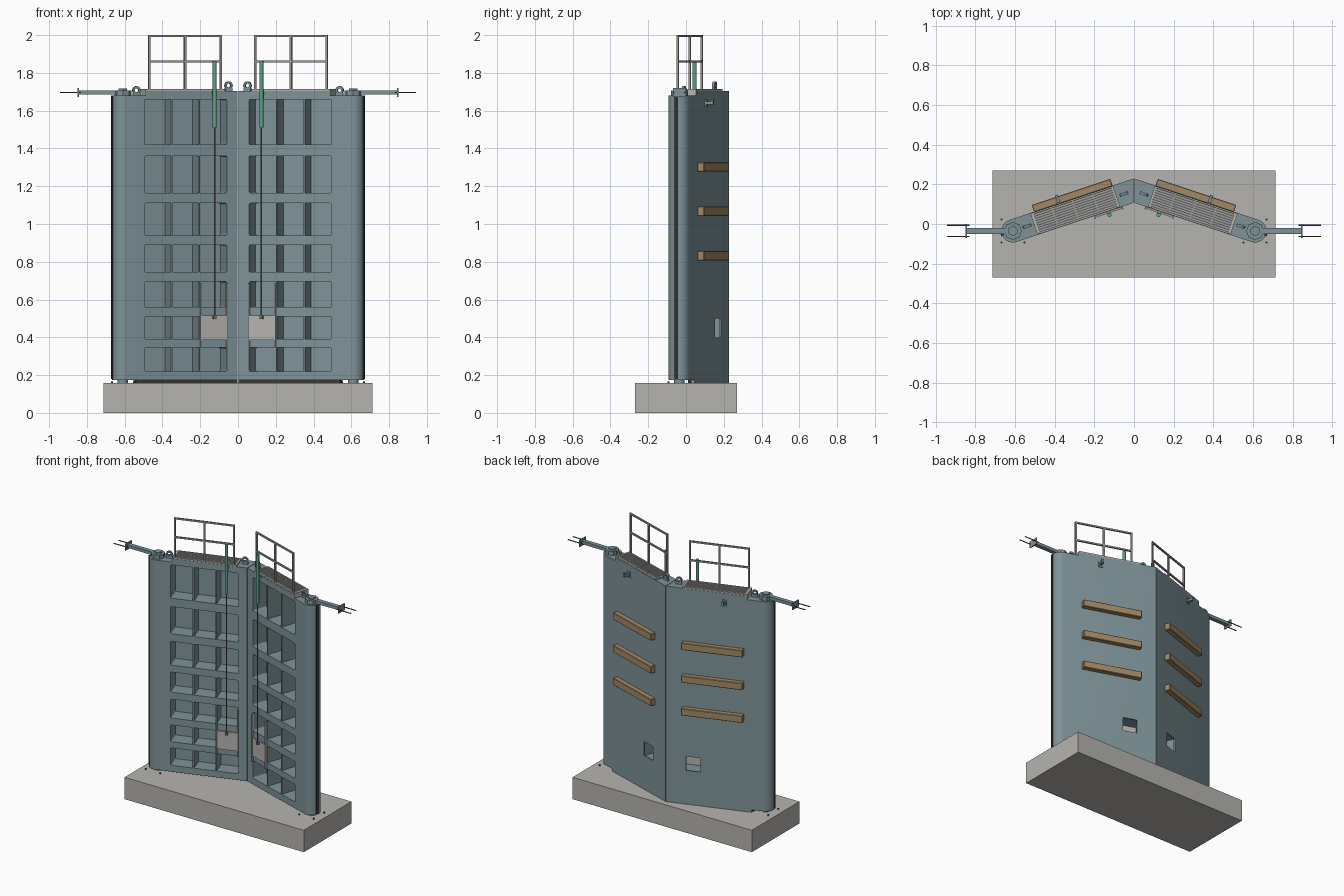
import bpy, bmesh, math
from mathutils import Matrix, Vector

cube = bpy.data.objects.get("Cube")
if cube:
    bpy.data.objects.remove(cube, do_unlink=True)


def material(name, r, g, b):
    m = bpy.data.materials.new(name)
    m.use_nodes = True
    m.diffuse_color = (r, g, b, 1)
    m.node_tree.nodes["Principled BSDF"].inputs["Base Color"].default_value = (r, g, b, 1)
    return m


STEEL = material("blue grey steel", 0.21, 0.29, 0.315)
CONCRETE = material("concrete", 0.47, 0.455, 0.43)
TIMBER = material("timber", 0.36, 0.25, 0.13)
GREEN = material("machinery green", 0.10, 0.36, 0.23)
RUBBER = material("dark rubber", 0.045, 0.038, 0.034)
GALV = material("galvanised grey", 0.46, 0.45, 0.43)
RAIL = material("rail grey", 0.34, 0.335, 0.33)
GRATE = material("grating shadow", 0.10, 0.10, 0.10)
ROD = material("rod brown", 0.19, 0.165, 0.135)

HEEL = Vector((0.61, -0.035, 0))
ANGLE = math.atan(1 / 3)
C, S = math.cos(ANGLE), math.sin(ANGLE)
HALF = 0.058


def leaf_frame(side):
    """Leaf axes: along the leaf from heel to mitre, towards the back, up."""
    m = Matrix(((-C, S, 0, HEEL.x), (S, C, 0, HEEL.y), (0, 0, 1, 0), (0, 0, 0, 1)))
    return Matrix.Diagonal((side, 1, 1, 1)) @ m


def add(name, bm, mat, frame=None, smooth=False):
    if frame is not None:
        bm.transform(frame)
    bm.normal_update()
    bmesh.ops.recalc_face_normals(bm, faces=bm.faces)
    mesh = bpy.data.meshes.new(name)
    bm.to_mesh(mesh)
    bm.free()
    mesh.materials.append(mat)
    ob = bpy.data.objects.new(name, mesh)
    bpy.context.collection.objects.link(ob)
    if smooth:
        bpy.ops.object.select_all(action='DESELECT')
        ob.select_set(True)
        bpy.context.view_layer.objects.active = ob
        bpy.ops.object.shade_smooth_by_angle(angle=math.radians(35))
    return ob


def put_box(bm, x, y, z):
    mid = [sum(r) / 2 for r in (x, y, z)]
    size = [r[1] - r[0] for r in (x, y, z)]
    m = Matrix.Translation(mid) @ Matrix.Diagonal((*size, 1))
    bmesh.ops.create_cube(bm, size=1, matrix=m)


def boxes(name, items, mat, frame=None):
    bm = bmesh.new()
    for item in items:
        put_box(bm, *item)
    return add(name, bm, mat, frame)


def tubes(name, items, r, mat, frame=None, sides=12):
    bm = bmesh.new()
    for a, b in items:
        a, b = Vector(a), Vector(b)
        turn = (b - a).to_track_quat('Z', 'Y').to_matrix().to_4x4()
        bmesh.ops.create_cone(bm, cap_ends=True, segments=sides, radius1=r, radius2=r,
                              depth=(b - a).length, matrix=Matrix.Translation((a + b) / 2) @ turn)
    return add(name, bm, mat, frame, smooth=sides > 8)


def prism(name, outline, z, mat, frame):
    bm = bmesh.new()
    face = bm.faces.new([bm.verts.new((x, y, z[0])) for x, y in outline])
    ext = bmesh.ops.extrude_face_region(bm, geom=[face])["geom"]
    bmesh.ops.translate(bm, vec=(0, 0, z[1] - z[0]),
                        verts=[v for v in ext if isinstance(v, bmesh.types.BMVert)])
    return add(name, bm, mat, frame, smooth=True)


def mitre_u(v):
    return (HEEL.x - 0.002 + S * v) / C


def mitred(u, v0, v1):
    """Outline of a strip running from u to the mitre joint."""
    return [(u, v0), (mitre_u(v0), v0), (mitre_u(v1), v1), (u, v1)]


def cut(ob, cutter):
    mod = ob.modifiers.new("cut", 'BOOLEAN')
    mod.operation, mod.object, mod.solver = 'DIFFERENCE', cutter, 'EXACT'
    bpy.context.view_layer.objects.active = ob
    bpy.ops.object.modifier_apply(modifier=mod.name)
    bpy.data.objects.remove(cutter, do_unlink=True)


def lug(name, u, z, frame):
    """Upright lifting eye with its plate along the leaf."""
    bm = bmesh.new()
    n, rings = 20, []
    for v in (-0.007, 0.007):
        for r in (0.022, 0.011):
            rings.append([bm.verts.new((u + r * math.cos(i * math.tau / n), v,
                                        z + r * math.sin(i * math.tau / n))) for i in range(n)])
    for p, q in ((0, 1), (1, 3), (3, 2), (2, 0)):
        for i in range(n):
            j = (i + 1) % n
            bm.faces.new((rings[p][i], rings[p][j], rings[q][j], rings[q][i]))
    put_box(bm, (u - 0.02, u + 0.02), (-0.007, 0.007), (1.675, z - 0.014))
    add(name, bm, STEEL, frame, smooth=True)


ROWS = [(0.22, 0.345), (0.39, 0.51), (0.56, 0.695), (0.745, 0.89),
        (0.94, 1.11), (1.165, 1.36), (1.42, 1.66)]
POCKET = (0.102, 0.563)


def build_leaf(side, tag):
    f = leaf_frame(side)

    # leaf body with rounded heel and pocketed front
    arc = [(-HALF * math.sin(i * math.pi / 16), HALF * math.cos(i * math.pi / 16)) for i in range(17)]
    body = prism(tag + "_leaf", arc + [(mitre_u(-HALF), -HALF), (mitre_u(HALF), HALF)],
                 (0.175, 1.68), STEEL, f)
    bm = bmesh.new()
    for row in ROWS:
        put_box(bm, POCKET, (-0.1, HALF - 0.008), row)
    edges = [e for e in bm.edges if abs(e.verts[0].co.y - e.verts[1].co.y) > 0.1]
    bmesh.ops.bevel(bm, geom=edges, offset=0.009, segments=3, affect='EDGES', profile=0.5)
    cut(body, add("pocket_cutter", bm, STEEL, f))
    cut(body, boxes("sluice_cutter", [((0.425, 0.525), (0, 0.1), (0.4, 0.5))], STEEL, f))
    third = (POCKET[1] - POCKET[0]) / 3
    ribs = [POCKET[0] + third, POCKET[0] + 2 * third]
    boxes(tag + "_ribs", [((u - 0.004, u + 0.004), (-HALF + 0.002, HALF - 0.006), row)
                          for u in ribs for row in ROWS], STEEL, f)
    prism(tag + "_top_beam", mitred(0.117, -HALF, HALF), (1.68, 1.705), STEEL, f)

    # heel seal, bottom skirt and sill seal
    boxes(tag + "_heel_seal", [((-0.064, -0.05), (-0.008, 0.008), (0.18, 1.68))], RUBBER, f)
    prism(tag + "_bottom_skirt", mitred(0.08, 0.042, HALF), (0.156, 0.176), STEEL, f)
    prism(tag + "_sill_seal", mitred(0.08, 0.02, 0.042), (0.156, 0.176), RUBBER, f)

    # timber fenders on the back
    bm = bmesh.new()
    for z in (0.832, 1.067, 1.302):
        put_box(bm, (0.131, 0.548), (HALF - 0.002, 0.094), (z - 0.025, z + 0.025))
    bmesh.ops.bevel(bm, geom=bm.edges[:], offset=0.003, segments=1, affect='EDGES')
    add(tag + "_fenders", bm, TIMBER, f)

    # walkway set on the top beam, with frame, slats and dark underlay
    a, b, w = 0.115, 0.55, 0.056
    top = (1.7, 1.715)
    boxes(tag + "_walkway_frame",
          [((a, b), (-w, -w + 0.008), top), ((a, b), (w - 0.008, w), top),
           ((a - 0.004, a + 0.012), (-w, w), (1.68, 1.715)), ((b - 0.012, b), (-w, w), top)], GALV, f)
    boxes(tag + "_walkway_underlay", [((a + 0.005, b - 0.005), (-w + 0.004, w - 0.004),
                                       (1.7, 1.707))], GRATE, f)
    slats = [((a, b), (v - 0.0038, v + 0.0038), (1.704, 1.712))
             for v in (-0.042 + i * 0.012 for i in range(8))]
    bars = [((u - 0.003, u + 0.003), (-w, w), (1.704, 1.714)) for u in (0.223, 0.331, 0.44)]
    boxes(tag + "_walkway_slats", slats + bars, RAIL, f)

    # square-section handrail along the front edge
    posts, v, t = (0.13, 0.33, 0.53), -0.052, 0.0055
    rails = [((u - t, u + t), (v - t, v + t), (1.7, 2.0)) for u in posts]
    rails += [((posts[0] - t, posts[-1] + t), (v - t, v + t), (z - t, z + t)) for z in (1.86, 1.9945)]
    boxes(tag + "_handrail", rails, RAIL, f)

    # sluice paddle, guides and lifting gear
    boxes(tag + "_paddle", [((0.418, 0.557), (-0.068, -0.059), (0.385, 0.515))], GALV, f)
    boxes(tag + "_paddle_guides", [((u - 0.004, u + 0.004), (-0.072, -0.055), (0.345, 0.685))
                                   for u in (0.415, 0.56)], GALV, f)
    tubes(tag + "_paddle_rod", [((0.487, -0.077, 0.5), (0.487, -0.077, 1.55))], 0.004, ROD, f, 6)
    boxes(tag + "_rod_coupling", [((0.479, 0.495), (-0.085, -0.066), (0.497, 0.515))], ROD, f)
    tubes(tag + "_actuator", [((0.487, -0.077, 1.51), (0.487, -0.077, 1.86))], 0.011, GREEN, f)
    boxes(tag + "_actuator_bracket", [((0.478, 0.496), (-0.077, -0.05), (1.685, 1.7))], GREEN, f)

    # lifting eyes and mooring hook
    lug(tag + "_mitre_lifting_eye", 0.59, 1.733, f)
    lug(tag + "_heel_lifting_eye", 0.076, 1.708, f)
    boxes(tag + "_mooring_hook", [((0.25, 0.278), (HALF - 0.002, 0.064), (1.62, 1.66)),
                                  ((0.256, 0.272), (0.06, 0.1), (1.632, 1.648)),
                                  ((0.256, 0.272), (0.09, 0.102), (1.632, 1.662))], STEEL, f)

    # heel collar, pintle and base bolts
    x, y = side * HEEL.x, HEEL.y
    tubes(tag + "_collar", [((x, y, 1.675), (x, y, 1.708))], 0.045, STEEL, sides=8)
    tubes(tag + "_collar_nut", [((x, y, 1.70), (x, y, 1.718))], 0.026, STEEL, sides=6)
    tubes(tag + "_pintle", [((x, y, 0.15), (x, y, 0.18))], 0.028, STEEL)
    tubes(tag + "_base_bolts", [((x + i * 0.058, y + j * 0.058, 0.15), (x + i * 0.058, y + j * 0.058, 0.166))
                                for i in (-1, 1) for j in (-1, 1)], 0.005, RUBBER)

    # anchor arm, end plate and tie rods
    def span(p, q):
        return tuple(sorted((side * p, side * q)))
    boxes(tag + "_anchor_arm", [(span(0.63, 0.845), (y - 0.015, y + 0.015), (1.685, 1.707))], STEEL)
    boxes(tag + "_anchor_plate", [(span(0.842, 0.849), (y - 0.035, y + 0.035), (1.672, 1.72))], STEEL)
    tubes(tag + "_tie_rods", [((side * 0.83, y + d, 1.696), (side * 0.942, y + d, 1.696))
                              for d in (-0.028, 0.028)], 0.0035, GRATE)


# concrete base and the two mirrored leaves
boxes("base", [((-0.712, 0.712), (-0.27, 0.27), (0, 0.157))], CONCRETE)
for side, tag in ((1, "left"), (-1, "right")):
    build_leaf(side, tag)
